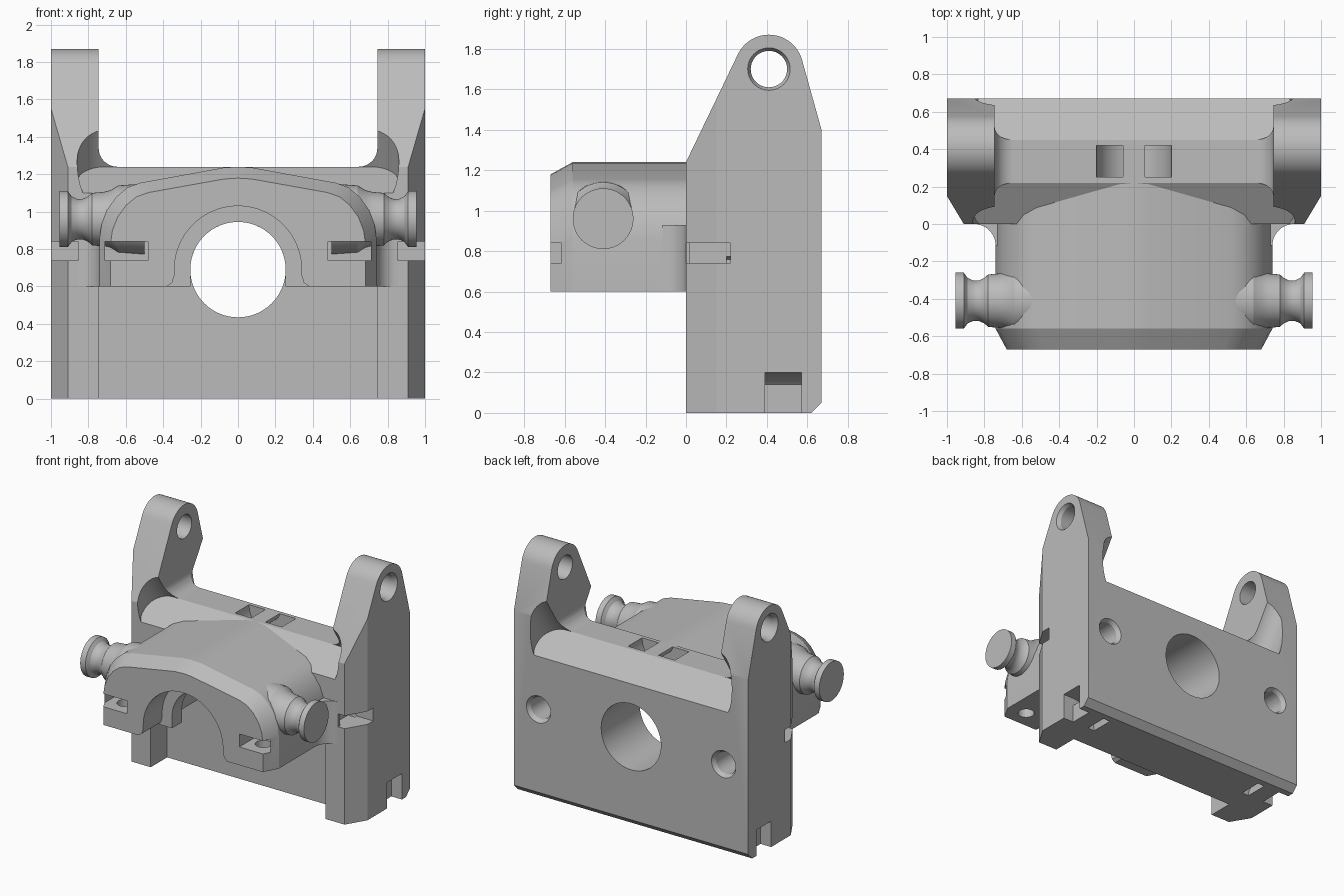
import bpy, bmesh, math
from mathutils import Vector

old = bpy.data.objects.get("Cube")
if old:
    bpy.data.objects.remove(old, do_unlink=True)

gray = bpy.data.materials.new("plain_gray")
gray.use_nodes = True
COLOR = (0.5, 0.5, 0.5, 1)
gray.diffuse_color = COLOR
gray.node_tree.nodes["Principled BSDF"].inputs["Base Color"].default_value = COLOR


def loft(name, rings):
    """Closed solid through rings that share one point count."""
    bm = bmesh.new()
    loops = [[bm.verts.new(p) for p in ring] for ring in rings]
    n = len(loops[0])
    for a, b in zip(loops, loops[1:]):
        for i in range(n):
            bm.faces.new((a[i], a[(i + 1) % n], b[(i + 1) % n], b[i]))
    bm.faces.new(loops[0])
    bm.faces.new(loops[-1])
    bmesh.ops.recalc_face_normals(bm, faces=bm.faces)
    me = bpy.data.meshes.new(name)
    bm.to_mesh(me)
    bm.free()
    me.materials.append(gray)
    ob = bpy.data.objects.new(name, me)
    bpy.context.collection.objects.link(ob)
    return ob


def prism(name, pts, axis, a, b):
    """Extrude a profile; pts are the two remaining coordinates in x, y, z order."""
    def place(p, t):
        q = list(p)
        q.insert("xyz".index(axis), t)
        return q
    return loft(name, [[place(p, t) for p in pts] for t in (a, b)])


def box(x0, x1, y0, y1, z0, z1):
    return prism("cutter", [(x0, y0), (x1, y0), (x1, y1), (x0, y1)], "z", z0, z1)


def arc(cx, cy, r, start, end, n):
    return [(cx + r * math.cos(math.radians(start + (end - start) * i / n)),
             cy + r * math.sin(math.radians(start + (end - start) * i / n)))
            for i in range(n + 1)]


def circle(cx, cy, r, n=48):
    return arc(cx, cy, r, 0, 360, n)[:-1]


def cut(ob, cutter, operation='DIFFERENCE'):
    mod = ob.modifiers.new("cut", 'BOOLEAN')
    mod.operation = operation
    mod.object = cutter
    mod.solver = 'EXACT'
    bpy.context.view_layer.update()
    deps = bpy.context.evaluated_depsgraph_get()
    me = bpy.data.meshes.new_from_object(ob.evaluated_get(deps))
    ob.modifiers.clear()
    ob.data = me
    bpy.data.objects.remove(cutter, do_unlink=True)


def smooth(ob):
    bpy.ops.object.select_all(action='DESELECT')
    ob.select_set(True)
    bpy.context.view_layer.objects.active = ob
    bpy.ops.object.shade_smooth_by_angle(angle=math.radians(25))


HOLE_Z = 0.69
BACK = 0.67

# Main bracket: side outline with rounded lug tops
side = [(0, 0), (0, 1.24)] + arc(0.41, 1.70, 0.17, 153, 14, 20) + [
    (BACK, 1.40), (BACK, 0.05), (0.62, 0)]
body = prism("bracket_body", side, "x", -1, 1)

# Gap between the two lugs
gap = [(-0.745, 2)] + arc(-0.645, 1.34, 0.1, 180, 270, 10) \
    + arc(0.645, 1.34, 0.1, 270, 360, 10) + [(0.745, 2)]
cut(body, prism("cutter", gap, "y", -0.2, 0.9))

# Sloped round-ended pockets along the front and back of the cross wall
R, LEN, W = 0.15, 0.32, 0.86
pocket = arc(W - R, R, R, -90, 0, 10) + arc(W - R, LEN - R, R, 0, 90, 10) \
    + arc(R - W, LEN - R, R, 90, 180, 10) + arc(R - W, R, R, 180, 270, 10)
down, out = Vector((0, -0.84, -0.54)), Vector((0, -0.54, 0.84))
for back in (False, True):
    rings = []
    for t in (0, 0.6):
        ring = [Vector((x, 0.22, 1.24)) + down * u + out * t for x, u in pocket]
        if back:
            ring = [Vector((p.x, BACK - p.y, p.z)) for p in ring]
        rings.append(ring)
    cut(body, loft("cutter", rings))

# Recess between the front pillars, and the central bore
cut(body, box(-0.745, 0.745, -0.1, 0.2, -0.1, 0.6))
cut(body, prism("cutter", circle(0, HOLE_Z, 0.255, 64), "y", -0.2, 0.9))

# Lug holes with chamfered rims
cut(body, prism("cutter", circle(0.41, 1.70, 0.09), "x", -1.2, 1.2))
for s in (-1, 1):
    cut(body, loft("cutter", [[(s * x, y, z) for y, z in circle(0.41, 1.70, r)]
                              for x, r in ((0.97, 0.09), (1.01, 0.11))]))
    # Outer pillar chamfer
    cut(body, prism("cutter", [(s * 0.91, 0), (s * 0.91, -0.1), (s * 1.1, -0.1),
                               (s * 1.1, 0.15), (s * 1.0, 0.15)], "z", -0.1, 2))
    # Nut slot in the pillar
    cut(body, box(min(s * 0.8, s * 1.1), max(s * 0.8, s * 1.1), -0.1, 0.22, 0.74, 0.84))
    # Blind screw hole in the back, with a chamfered rim
    cut(body, prism("cutter", circle(s * 0.79, HOLE_Z, 0.085, 32), "y", 0.2, 0.9))
    cut(body, loft("cutter", [[(x, y, z) for x, z in circle(s * 0.79, HOLE_Z, r, 32)]
                              for y, r in ((0.64, 0.085), (0.68, 0.11))]))
    # Curved tie channel from the side to the underside
    channel = [(s * x, z) for x, z in [(1.1, -0.1), (1.1, 0.2)]
               + arc(0.91, 0, 0.2, 90, 180, 12) + [(0.71, -0.1), (0.77, -0.1)]
               + arc(0.91, 0, 0.14, 180, 90, 12) + [(0.91, -0.1)]]
    cut(body, prism("cutter", channel, "y", 0.39, 0.57))

# Curved tie channel under the cross wall
tie = arc(0, 1.24, 0.2, 180, 360, 20) + [(0.2, 1.4), (0.06, 1.4)] \
    + arc(0, 1.24, 0.06, 360, 180, 12) + [(-0.06, 1.4), (-0.2, 1.4)]
cut(body, prism("cutter", tie, "y", 0.25, 0.42))

# Hood: arched block, narrowed at its front edge
half = [(0.74, 0.6), (0.74, 0.86), (0.73, 0.93), (0.70, 1.01), (0.65, 1.08),
        (0.59, 1.13), (0.52, 1.155), (0.3, 1.195), (0.08, 1.235)]
outline = half + [(0, 1.24)] + [(-x, z) for x, z in reversed(half)]
hood = loft("hood", [[(x * w, y, 0.6 + (z - 0.6) * h) for x, z in outline]
                     for y, w, h in ((-0.67, 0.92, 0.905), (-0.56, 1, 1), (0.22, 1, 1))])


# Arched tunnel with an inner collar
def arch(r, flare):
    return [(r + flare, 0.5), (r + flare, 0.6), (r + flare * 0.3, 0.62), (r, 0.66)] \
        + arc(0, HOLE_Z, r, 0, 180, 40) \
        + [(-r, 0.66), (-r - flare * 0.3, 0.62), (-r - flare, 0.6), (-r - flare, 0.5)]


cut(hood, prism("cutter", arch(0.34, 0.04), "y", -0.8, -0.44))
cut(hood, prism("cutter", arch(0.34, 0.04), "y", -0.32, 0.195))
cut(hood, prism("cutter", arch(0.255, 0.0), "y", -0.5, 0.4))
# Matching opening in the bracket wall
cut(body, prism("cutter", arch(0.34, 0.04), "y", -0.2, 0.2))

for s in (-1, 1):
    # Nut slot and vertical screw hole
    xs = sorted((s * 0.48, s * 0.71))
    cut(hood, box(xs[0], xs[1], -0.8, -0.44, 0.74, 0.84))
    cut(hood, prism("cutter", circle(s * 0.59, -0.53, 0.06, 24), "z", 0.5, 0.95))

# Paired parts on each side
for s, label in ((1, "left"), (-1, "right")):
    # Fillet from hood wall to pillar
    web = [(0.66, 0.02), (0.66, -0.11)] + arc(0.855, -0.115, 0.115, 180, 90, 10) + [(0.855, 0.02)]
    smooth(prism(label + "_fillet", [(s * x, y) for x, y in web], "z", 0.6, 0.93))
    # Spool-shaped side knob
    spool = [(0.5, 0.19), (0.64, 0.18), (0.68, 0.155), (0.72, 0.145), (0.78, 0.14),
             (0.80, 0.122), (0.83, 0.108), (0.86, 0.108), (0.89, 0.122),
             (0.91, 0.15), (0.955, 0.15)]
    smooth(loft(label + "_knob", [[(s * x, y, z) for y, z in circle(-0.41, 0.96, r)]
                                  for x, r in spool]))

smooth(body)
smooth(hood)
